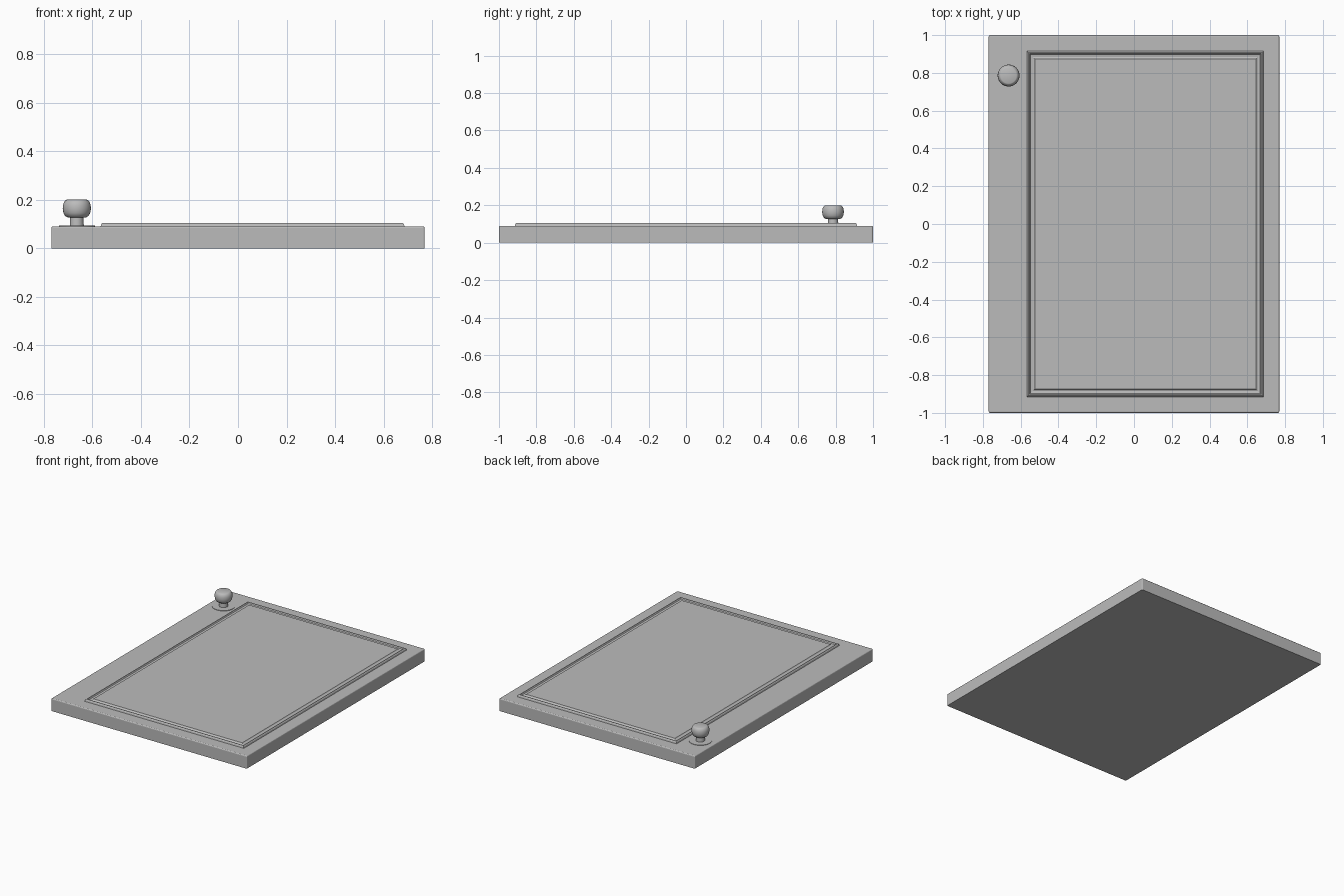
import bpy, bmesh, math

if "Cube" in bpy.data.objects:
    bpy.data.objects.remove(bpy.data.objects["Cube"])

# One dark grey paint for the whole door
paint = bpy.data.materials.new("grey_paint")
paint.diffuse_color = (0.5, 0.5, 0.5, 1)
paint.use_nodes = True
paint.node_tree.nodes["Principled BSDF"].inputs["Base Color"].default_value = paint.diffuse_color


def finish(bm, name, smooth=False):
    bmesh.ops.recalc_face_normals(bm, faces=bm.faces)
    mesh = bpy.data.meshes.new(name)
    bm.to_mesh(mesh)
    bm.free()
    mesh.materials.append(paint)
    obj = bpy.data.objects.new(name, mesh)
    bpy.context.collection.objects.link(obj)
    if smooth:
        bpy.ops.object.select_all(action='DESELECT')
        bpy.context.view_layer.objects.active = obj
        obj.select_set(True)
        bpy.ops.object.shade_smooth_by_angle(angle=math.radians(35))
    return obj


def nested_rects(name, x0, x1, y0, y1, profile, close_bottom=False):
    """Skin a stack of mitred rectangles; profile holds (inset, height)."""
    bm = bmesh.new()
    rings = []
    for d, z in profile:
        pts = ((x0 + d, y0 + d), (x1 - d, y0 + d), (x1 - d, y1 - d), (x0 + d, y1 - d))
        rings.append([bm.verts.new((x, y, z)) for x, y in pts])
    for a, b in zip(rings, rings[1:]):
        for i in range(4):
            j = (i + 1) % 4
            bm.faces.new((a[i], a[j], b[j], b[i]))
    bm.faces.new(rings[-1])
    if close_bottom:
        bm.faces.new(rings[0][::-1])
    return finish(bm, name)


def lathe(name, profile, centre, sides=32):
    bm = bmesh.new()
    verts = [bm.verts.new((r, 0, z)) for r, z in profile]
    edges = [bm.edges.new(p) for p in zip(verts, verts[1:])]
    bmesh.ops.spin(bm, geom=verts + edges, cent=(0, 0, 0), axis=(0, 0, 1),
                   angle=math.tau, steps=sides)
    bmesh.ops.remove_doubles(bm, verts=bm.verts, dist=1e-5)
    obj = finish(bm, name, smooth=True)
    obj.location = centre
    return obj


# Door slab with softened edges
slab = nested_rects("door_slab", -0.769, 0.769, -1, 1, [(0, 0), (0, 0.09)], close_bottom=True)
bevel = slab.modifiers.new("soft_edges", 'BEVEL')
bevel.width = 0.007
bevel.segments = 3
bevel.limit_method = 'WEIGHT'
weights = slab.data.attributes.new("bevel_weight_edge", 'FLOAT', 'EDGE')
for e in slab.data.edges:
    on_top = any(slab.data.vertices[v].co.z > 0.05 for v in e.vertices)
    weights.data[e.index].value = 1.0 if on_top else 0.0

# Raised panel: moulded rim, shallow groove, flat field
nested_rects("raised_panel", -0.566, 0.686, -0.915, 0.915,
             [(0, 0.089), (0.003, 0.1), (0.008, 0.105), (0.013, 0.104),
              (0.018, 0.097), (0.03, 0.095), (0.037, 0.098), (0.041, 0.103)])

# Knob: thin base plate, then stem and rounded head
spot = (-0.664, 0.786, 0)
lathe("knob_plate", [(0.074, 0.088), (0.074, 0.093), (0, 0.093)], spot)
lathe("knob", [(0.029, 0.09), (0.027, 0.128), (0.038, 0.127), (0.048, 0.133),
               (0.055, 0.145), (0.058, 0.162), (0.057, 0.178), (0.053, 0.19),
               (0.046, 0.198), (0.042, 0.2), (0, 0.2)], spot)
